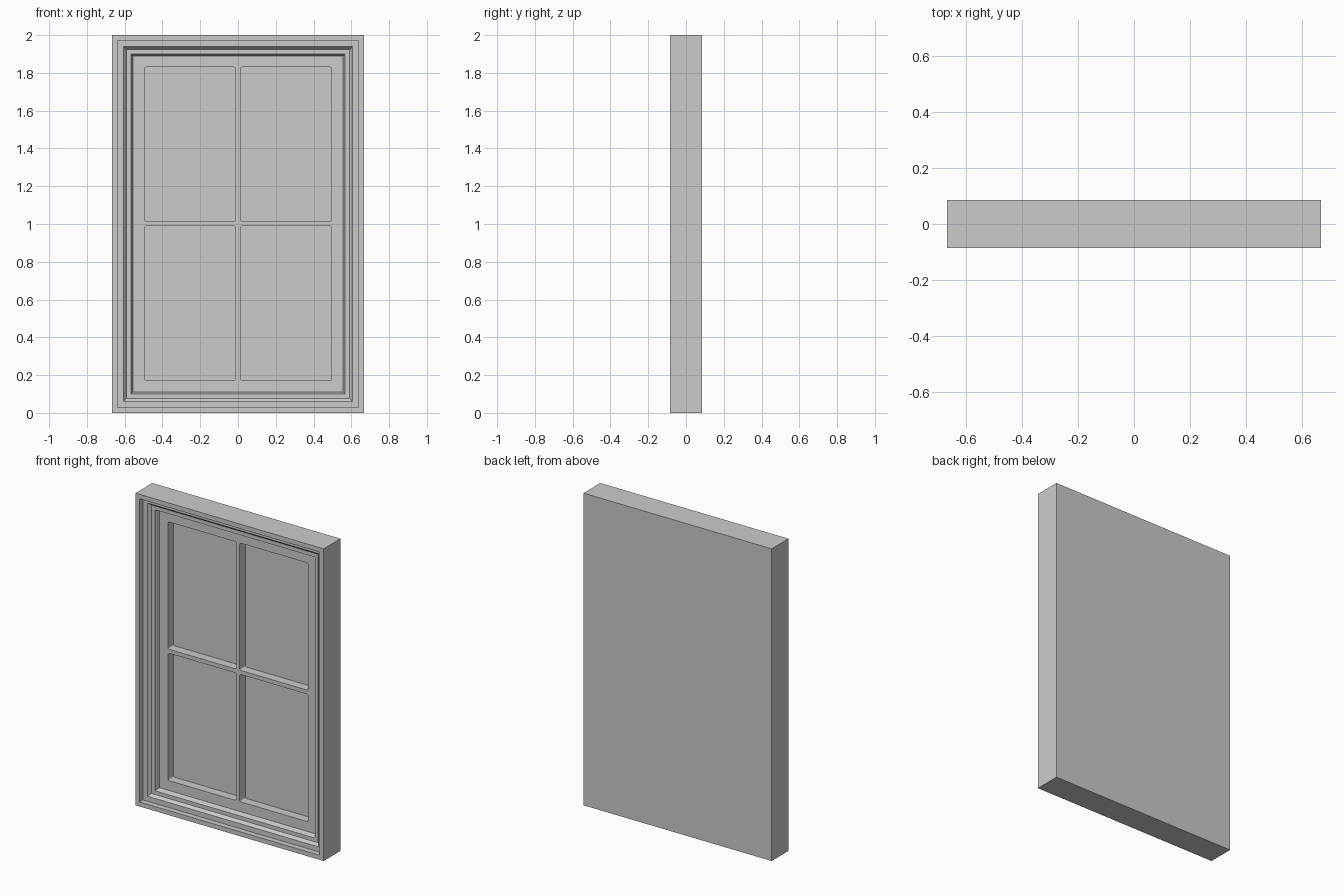
import bpy, bmesh, math

if "Cube" in bpy.data.objects:
    bpy.data.objects.remove(bpy.data.objects["Cube"])

HALF_W, HEIGHT, HALF_D = 0.667, 2.0, 0.085
GLASS_Y = 0.057


def mesh_object(name, bm):
    bmesh.ops.recalc_face_normals(bm, faces=bm.faces[:])
    mesh = bpy.data.meshes.new(name)
    bm.to_mesh(mesh)
    bm.free()
    obj = bpy.data.objects.new(name, mesh)
    bpy.context.collection.objects.link(obj)
    return obj


def ring(bm, inset, y):
    w = HALF_W - inset
    corners = [(-w, inset), (w, inset), (w, HEIGHT - inset), (-w, HEIGHT - inset)]
    return [bm.verts.new((x, y, z)) for x, z in corners]


# Frame: stepped moulding profile (inset, y) from the back to the sash face
profile = [(0, HALF_D), (0, -HALF_D), (0.029, -HALF_D), (0.029, -0.05),
           (0.061, -0.05), (0.076, -0.032), (0.100, -0.032), (0.110, 0.0)]
bm = bmesh.new()
rings = [ring(bm, i, y) for i, y in profile]
for a, b in zip(rings, rings[1:]):
    for k in range(4):
        n = (k + 1) % 4
        bm.faces.new((a[k], a[n], b[n], b[k]))
bm.faces.new(rings[0])
bm.faces.new(rings[-1])
frame = mesh_object("window_frame_and_sash", bm)


# Pane openings: rounded rectangles, joined in one cutter
def pane(bm, x0, x1, z0, z1, r=0.01, steps=3):
    pts = []
    centres = [(x1 - r, z1 - r), (x0 + r, z1 - r), (x0 + r, z0 + r), (x1 - r, z0 + r)]
    for q, (cx, cz) in enumerate(centres):
        for s in range(steps + 1):
            a = math.pi / 2 * (q + s / steps)
            pts.append((cx + r * math.cos(a), cz + r * math.sin(a)))
    face = bm.faces.new([bm.verts.new((x, -0.04, z)) for x, z in pts])
    out = bmesh.ops.extrude_face_region(bm, geom=[face])["geom"]
    for v in out:
        if isinstance(v, bmesh.types.BMVert):
            v.co.y = GLASS_Y


bm = bmesh.new()
for x0, x1 in ((-0.496, -0.012), (0.012, 0.496)):
    for z0, z1 in ((0.173, 0.989), (1.015, 1.83)):
        pane(bm, x0, x1, z0, z1)
cutter = mesh_object("pane_cutter", bm)
cutter.hide_render = True

# Recess the panes, leaving the glazing bars
mod = frame.modifiers.new("panes", "BOOLEAN")
mod.operation = "DIFFERENCE"
mod.solver = "EXACT"
mod.object = cutter
bpy.context.view_layer.objects.active = frame
frame.select_set(True)
bpy.ops.object.modifier_apply(modifier=mod.name)
bpy.data.objects.remove(cutter)
